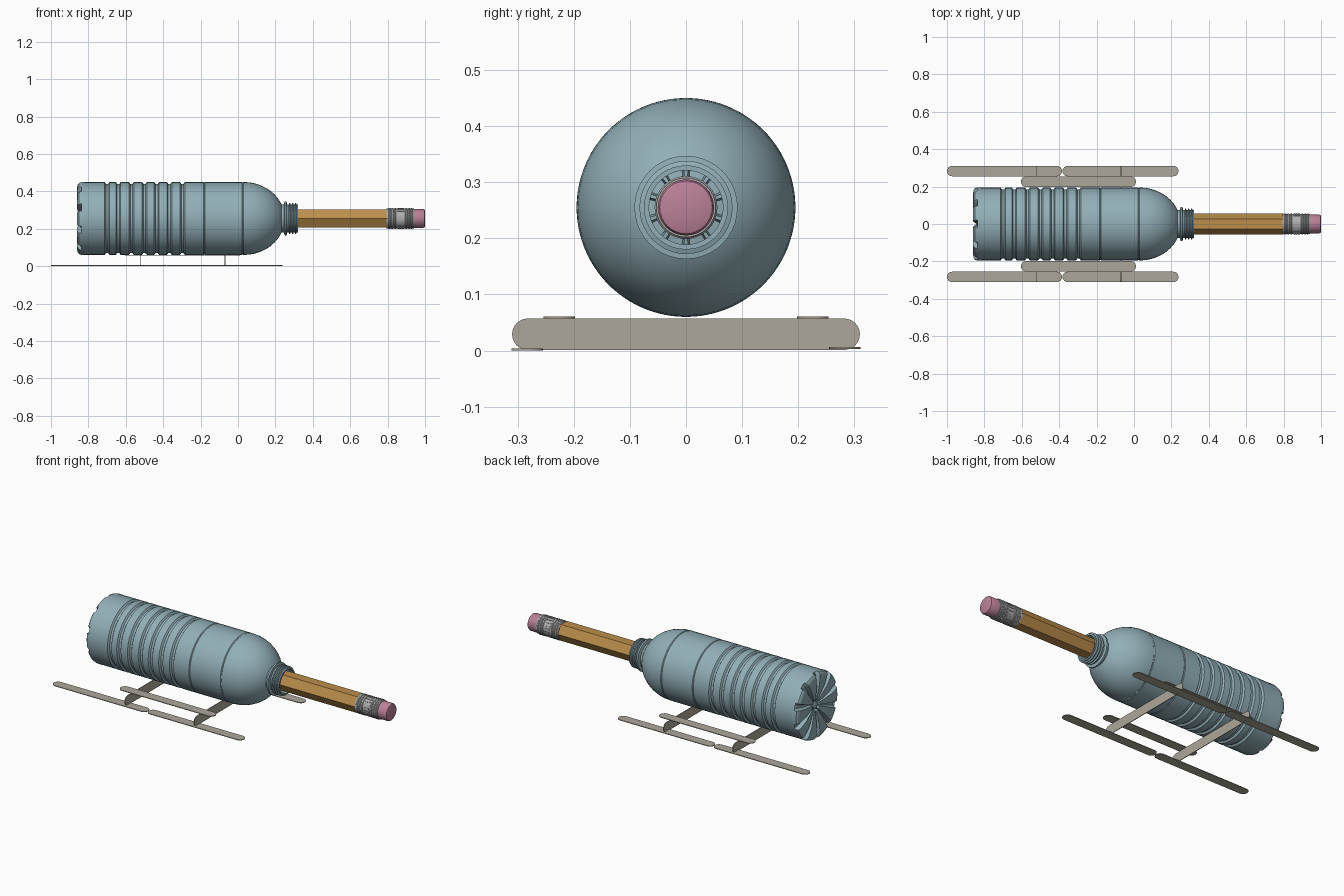
import bpy, bmesh
from math import sin, cos, pi, sqrt, radians
from mathutils import Matrix

if "Cube" in bpy.data.objects:
    bpy.data.objects.remove(bpy.data.objects["Cube"])

AXIS_Z = 0.255   # height of bottle and pencil axis


def material(name, rgb):
    m = bpy.data.materials.new(name)
    m.diffuse_color = (*rgb, 1)
    m.use_nodes = True
    m.node_tree.nodes["Principled BSDF"].inputs["Base Color"].default_value = m.diffuse_color
    return m


PLASTIC = material("blue_plastic", (0.29, 0.43, 0.48))
PAINT = material("pencil_paint", (0.5, 0.27, 0.07))
RUBBER = material("pink_rubber", (0.5, 0.22, 0.32))
METAL = material("ferrule_metal", (0.42, 0.42, 0.42))
WOOD = material("stick_wood", (0.42, 0.39, 0.33))


def finish(name, bm, mat, angle=None):
    bmesh.ops.recalc_face_normals(bm, faces=bm.faces)
    me = bpy.data.meshes.new(name)
    bm.to_mesh(me)
    bm.free()
    ob = bpy.data.objects.new(name, me)
    bpy.context.collection.objects.link(ob)
    me.materials.append(mat)
    if angle:
        bpy.ops.object.select_all(action='DESELECT')
        ob.select_set(True)
        bpy.context.view_layer.objects.active = ob
        bpy.ops.object.shade_smooth_by_angle(angle=radians(angle))
    return ob


def lathe(name, profile, segs, mat, angle=None, shift=None):
    """Revolve (x, radius) points about the bottle axis; radius 0 closes an end."""
    bm = bmesh.new()
    rings = []
    for x, r in profile:
        if r == 0:
            rings.append([bm.verts.new((x, 0, AXIS_Z))] * segs)
            continue
        ring = []
        for i in range(segs):
            a = 2 * pi * i / segs
            dx = shift(i, x) if shift else 0
            ring.append(bm.verts.new((x + dx, r * cos(a), AXIS_Z + r * sin(a))))
        rings.append(ring)
    for p, q in zip(rings, rings[1:]):
        for i in range(segs):
            j = (i + 1) % segs
            quad = list(dict.fromkeys((p[i], p[j], q[j], q[i])))
            bm.faces.new(quad)
    return finish(name, bm, mat, angle)


# Bottle body: straight wall with grooves, dome shoulder, threaded neck
R = 0.195
body = [(-0.83, R - 0.001)]
for gx in (-0.70, -0.64, -0.57, -0.50, -0.435, -0.367, -0.297):
    body += [(gx - 0.013, R), (gx - 0.006, R - 0.010), (gx + 0.006, R - 0.010), (gx + 0.013, R)]
for gx in (-0.18, 0.025):
    body += [(gx - 0.004, R), (gx, R - 0.003), (gx + 0.004, R)]
for k in range(1, 11):
    t = 0.925 * sin(k / 10 * pi / 2)
    body.append((0.03 + 0.22 * t, R * sqrt(1 - t * t)))
body += [(0.245, 0.074), (0.25, 0.092), (0.26, 0.092), (0.262, 0.074)]
for tx in (0.276, 0.292, 0.308):
    body += [(tx - 0.005, 0.075), (tx - 0.002, 0.083), (tx + 0.002, 0.083), (tx + 0.005, 0.075)]
body += [(0.32, 0.075), (0.32, 0.066), (0.22, 0.066), (0.05, 0.16)]
lathe("bottle_body", body, 40, PLASTIC, 30)

# Bottle base: ten radial grooves pressed into the end
SEGS = 120


def groove(i, x):
    d = min((i - 6) % 12, (6 - i) % 12)
    return (0.022 if d <= 1 else 0) if x < -0.838 else 0


base = [(-0.82, R), (-0.838, R), (-0.85, 0.191), (-0.857, 0.182), (-0.86, 0.17),
        (-0.86, 0.12), (-0.852, 0.07), (-0.846, 0.035)]
lathe("bottle_base", base + [(-0.825, 0.03), (-0.825, 0)], SEGS, PLASTIC, 30, groove)
lathe("base_button", [(-0.82, 0.022), (-0.84, 0.022), (-0.845, 0.012), (-0.845, 0)], 24, PLASTIC, 30)

# Pencil: hexagonal shaft, ferrule with rings and crimps, eraser
lathe("pencil_shaft", [(0.0, 0), (0.0, 0.055), (0.80, 0.055), (0.80, 0)], 6, PAINT)
fer = [(0.795, 0.045), (0.795, 0.054)]
for fx in (0.81, 0.825, 0.84, 0.90, 0.915, 0.93):
    fer += [(fx - 0.006, 0.053), (fx - 0.003, 0.056), (fx + 0.003, 0.056), (fx + 0.006, 0.053)]
fer += [(0.942, 0.053), (0.942, 0.045)]
lathe("ferrule", fer, 32, METAL, 30)
lathe("eraser", [(0.93, 0.050), (0.992, 0.050), (0.998, 0.047), (1.0, 0.043), (1.0, 0)], 32, RUBBER, 35)

bm = bmesh.new()
for k in range(18):
    m = (Matrix.Translation((0.87, 0, AXIS_Z)) @ Matrix.Rotation(2 * pi * k / 18, 4, 'X')
         @ Matrix.Translation((0, 0, 0.053)) @ Matrix.Diagonal((0.036, 0.007, 0.005, 1)))
    bmesh.ops.create_cube(bm, size=1, matrix=m)
finish("ferrule_crimps", bm, METAL)


# Craft sticks: flat strips with rounded ends
def stick(name, length, width, thick, matrix):
    bm = bmesh.new()
    h, c, n = width / 2, length / 2 - width / 2, 12
    pts = [(s * (c + h * sin(pi * k / n)), s * h * cos(pi * k / n))
           for s in (1, -1) for k in range(n + 1)]
    face = bm.faces.new([bm.verts.new((x, y, -thick / 2)) for x, y in pts])
    ext = bmesh.ops.extrude_face_region(bm, geom=[face])
    top = [v for v in ext["geom"] if isinstance(v, bmesh.types.BMVert)]
    bmesh.ops.translate(bm, verts=top, vec=(0, 0, thick))
    bmesh.ops.transform(bm, matrix=matrix, verts=bm.verts)
    finish(name, bm, WOOD, 30)


L, W, T = 0.62, 0.056, 0.004
for side, y, z in (("front", -1, 0.002), ("back", 1, 0.0045)):
    stick(side + "_runner_rear", L - 0.005, W, T, Matrix.Translation((-0.6925, y * 0.283, z)))
    stick(side + "_runner_nose", L, W, T, Matrix.Translation((-0.072, y * 0.283, z)))
    stick(side + "_cradle_rail", L - 0.005, W, T, Matrix.Translation((-0.297, y * 0.226, 0.059)))

# Cross sticks standing on edge between runners and rails
for name, x in (("rear_cross_stick", -0.52), ("nose_cross_stick", -0.07)):
    stick(name, L, W, T, Matrix.Translation((x, 0, 0.029))
          @ Matrix.Rotation(pi / 2, 4, 'Z') @ Matrix.Rotation(pi / 2, 4, 'X'))
